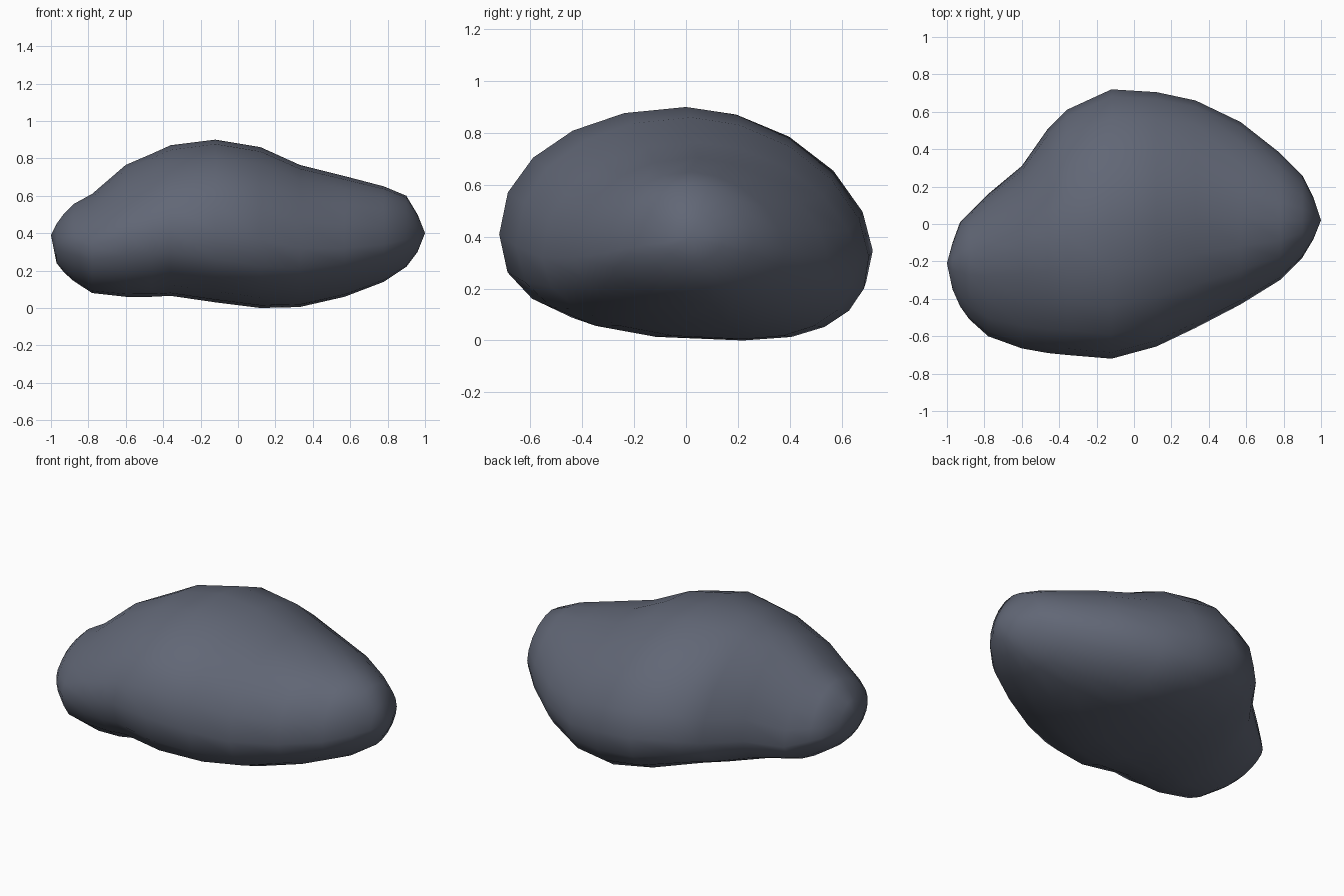
import bpy
import bmesh
from math import sin, cos, tau

default_cube = bpy.data.objects.get("Cube")
if default_cube:
    bpy.data.objects.remove(default_cube, do_unlink=True)

SEGMENTS = 20

# Slices along x: x, front y, back y, bottom z, top z, crest y, keel y
SLICES = [
    (-.97, -.35, -.1, .24, .45, -.22, -.22),
    (-.93, -.44, .01, .19, .505, -.2, -.22),
    (-.88, -.51, .06, .145, .555, -.2, -.24),
    (-.78, -.6, .16, .08, .61, -.18, -.26),
    (-.6, -.665, .31, .06, .765, -.14, -.26),
    (-.46, -.69, .51, .06, .825, -.1, -.2),
    (-.36, -.7, .61, .065, .87, -.06, -.1),
    (-.12, -.72, .72, .03, .9, 0, .08),
    (.12, -.655, .705, 0, .86, .02, .22),
    (.33, -.555, .66, .005, .765, .04, .22),
    (.57, -.43, .545, .06, .705, .04, .16),
    (.78, -.3, .38, .14, .65, .02, .1),
    (.9, -.18, .26, .22, .6, .02, .06),
    (.96, -.08, .14, .3, .5, .02, .03),
]


def rounded(value, power):
    """Signed power that bulges or flattens a circular profile."""
    return (abs(value) ** power) * (1 if value >= 0 else -1)


def slice_point(angle, x, front, back, bottom, top, crest, keel):
    """Point on one lopsided oval slice of the stone."""
    c, s = cos(angle), sin(angle)
    # The widest line tilts from front to back
    middle = bottom + (top - bottom) * (.4 - c * (.03 - .05 * x))
    centre = crest if s >= 0 else keel
    reach = back - centre if c >= 0 else centre - front
    height = top - middle if s >= 0 else middle - bottom
    if s < 0:
        # Underside: squarest at mid length
        power = .77 + .36 * abs(x)
    elif c >= 0:
        # Upper back: even slope
        power = 1.12
    else:
        # Upper front: full, leaner toward the low end
        power = .93 + min(.3, max(0, -.1 - x) * .6)
    return (x, centre + reach * rounded(c, power),
            middle + height * rounded(s, power))


# Stone body: loft the slices and close both tips
bm = bmesh.new()
rings = [[bm.verts.new(slice_point(tau * i / SEGMENTS, *data))
          for i in range(SEGMENTS)] for data in SLICES]
for ring, following in zip(rings, rings[1:]):
    for i in range(SEGMENTS):
        j = (i + 1) % SEGMENTS
        bm.faces.new((ring[i], ring[j], following[j], following[i]))

for ring, tip in ((rings[0], (-1, -.21, .39)), (rings[-1], (1, .02, .4))):
    apex = bm.verts.new(tip)
    for i in range(SEGMENTS):
        bm.faces.new((ring[i], ring[(i + 1) % SEGMENTS], apex))
bmesh.ops.recalc_face_normals(bm, faces=bm.faces)

mesh = bpy.data.meshes.new("stone")
bm.to_mesh(mesh)
bm.free()
mesh.shade_smooth()
stone = bpy.data.objects.new("stone", mesh)
bpy.context.collection.objects.link(stone)

# Slate grey surface
colour = (.12, .135, .18, 1)
slate = bpy.data.materials.new("slate grey")
slate.use_nodes = True
slate.diffuse_color = colour
shader = next(n for n in slate.node_tree.nodes if n.type == "BSDF_PRINCIPLED")
shader.inputs["Base Color"].default_value = colour
mesh.materials.append(slate)
